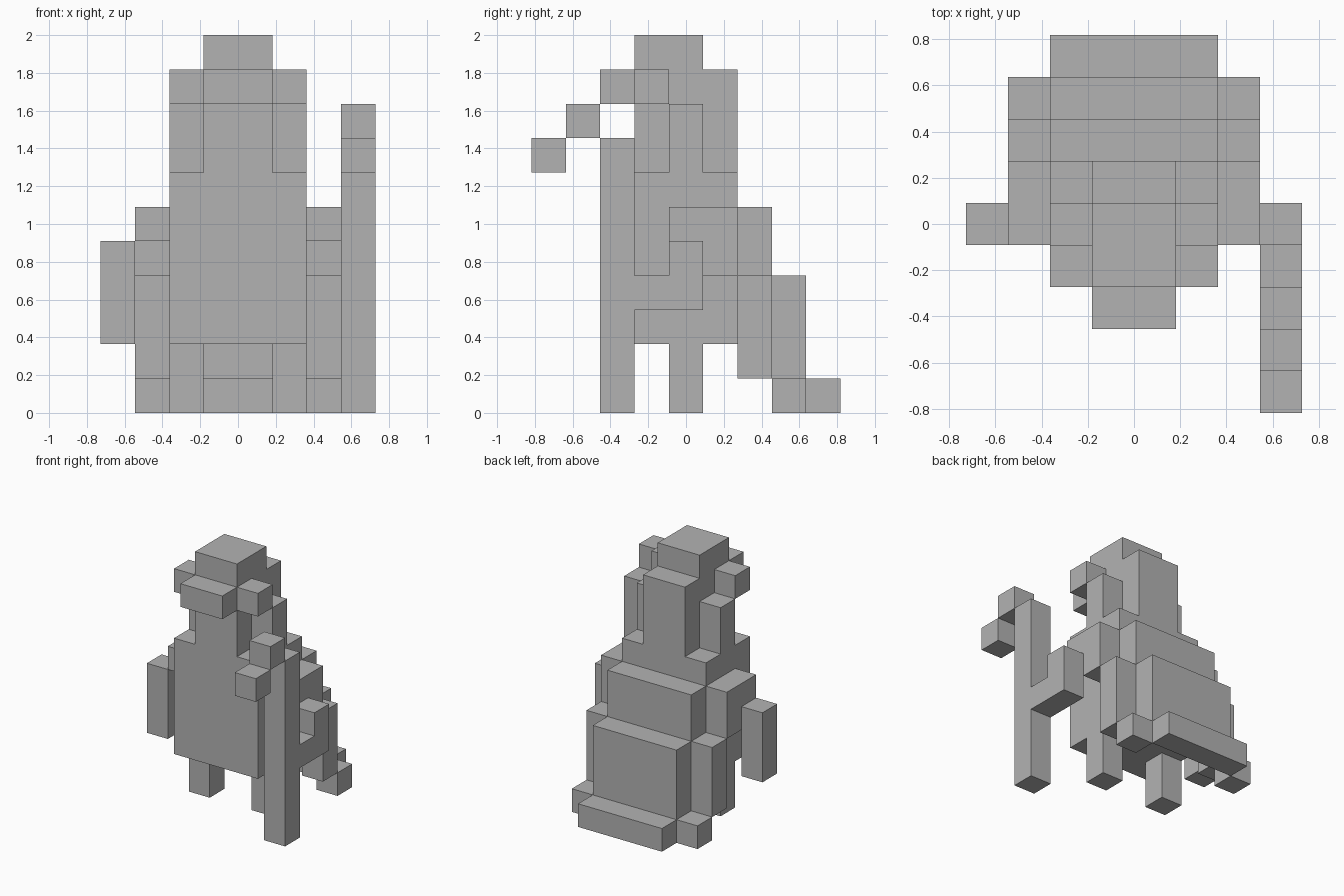
import bpy
import bmesh
from mathutils import Vector

cube = bpy.data.objects.get("Cube")
if cube:
    bpy.data.objects.remove(cube, do_unlink=True)

UNIT = 2 / 11  # edge length of one block

grey = bpy.data.materials.new("stone_grey")
grey.use_nodes = True
colour = (0.45, 0.45, 0.45, 1)
grey.diffuse_color = colour
grey.node_tree.nodes["Principled BSDF"].inputs["Base Color"].default_value = colour


def block(name, x, y, z):
    """Box between (low, high) block coordinates on each axis."""
    bm = bmesh.new()
    bmesh.ops.create_cube(bm, size=1)
    for v in bm.verts:
        v.co = Vector([(lo + hi) / 2 + c * (hi - lo)
                       for c, (lo, hi) in zip(v.co, (x, y, z))]) * UNIT
    mesh = bpy.data.meshes.new(name)
    bm.to_mesh(mesh)
    bm.free()
    mesh.materials.append(grey)
    obj = bpy.data.objects.new(name, mesh)
    bpy.context.collection.objects.link(obj)
    return obj


def pair(name, x, y, z):
    """The same box on both sides of the body."""
    block("left_" + name, x, y, z)
    block("right_" + name, (-x[1], -x[0]), y, z)


# Head with cap and peak
block("head", (-1, 1), (-1.5, 1.5), (7, 10))
block("cap", (-1, 1), (-1.5, 0.5), (10, 11))
block("cap_peak", (-1, 1), (-2.5, -1.5), (9, 10))
pair("brow_block", (1, 2), (-1.5, -0.5), (9, 10))
pair("ear_flap", (1, 2), (-0.5, 0.5), (7, 9))

# Body and legs
block("body", (-2, 2), (-1.5, 1.5), (2, 7))
pair("leg", (1, 2), (-0.5, 0.5), (0, 2))

# Stepped cloak, falling away behind
block("cloak_upper", (-2, 2), (1.5, 2.5), (2, 6))
block("cloak_lower", (-2, 2), (2.5, 3.5), (1, 4))
block("cloak_hem", (-2, 2), (3.5, 4.5), (0, 1))
pair("shoulder", (2, 3), (-0.5, 1.5), (5, 6))
pair("shoulder_back", (2, 3), (0.5, 1.5), (4, 5))
pair("cloak_side", (2, 3), (1.5, 2.5), (1, 4))
pair("hem_corner", (2, 3), (2.5, 3.5), (0, 1))

# Arms: the right one hangs, the left one reaches to the staff
block("right_arm", (-4, -3), (-0.5, 0.5), (2, 5))
block("left_upper_arm", (3, 4), (-0.5, 0.5), (3, 5))
block("left_forearm", (3, 4), (-1.5, -0.5), (3, 4))

# Crooked staff
block("staff_shaft", (3, 4), (-2.5, -1.5), (0, 8))
block("staff_bend", (3, 4), (-3.5, -2.5), (8, 9))
block("staff_tip", (3, 4), (-4.5, -3.5), (7, 8))
